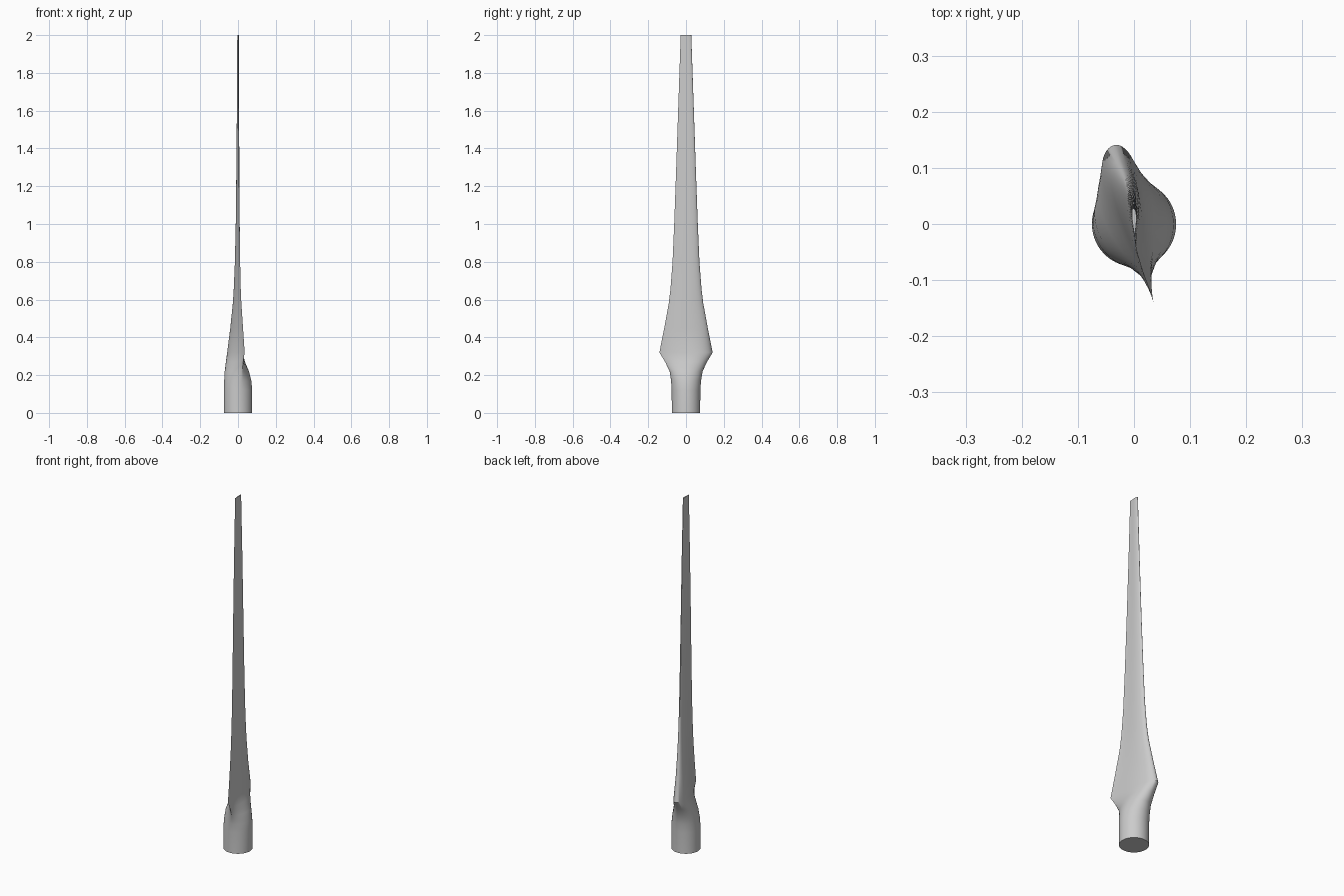
import bpy, bmesh, math

if "Cube" in bpy.data.objects:
    bpy.data.objects.remove(bpy.data.objects["Cube"], do_unlink=True)

SIDES = 64

# Blade stations: height, half chord, left (-x) bulge, right (+x) bulge,
# twist in degrees, taper of the trailing edge (0 = ellipse, 1 = airfoil)
STATIONS = [
    (0.00, .075, .075, .075, 14, 0),
    (0.12, .076, .075, .075, 14, 0),
    (0.17, .080, .072, .071, 14, .05),
    (0.22, .089, .066, .060, 14, .2),
    (0.27, .114, .052, .042, 14, .6),
    (0.32, .145, .036, .030, 14, 1),
    (0.45, .118, .024, .022, 13, 1),
    (0.58, .093, .016, .018, 11, 1),
    (0.66, .083, .013, .016, 10, 1),
    (0.80, .072, .009, .014, 9, 1),
    (1.00, .063, .006, .012, 8, 1),
    (1.30, .052, .005, .009, 6, 1),
    (1.65, .040, .004, .007, 4, 1),
    (2.00, .028, .003, .005, 3, 1),
]


def section(z, chord, left, right, twist, taper):
    """Closed cross-section, rounded towards +y and thin towards -y."""
    a = math.radians(twist)
    peak_cos = taper / (1 + taper)
    peak = math.sqrt(1 - peak_cos ** 2) * ((1 + peak_cos) / 2) ** taper
    points = []
    for i in range(SIDES):
        t = 2 * math.pi * i / SIDES
        along = chord * math.cos(t)
        width = math.sin(t) * max((1 + math.cos(t)) / 2, 0) ** taper / peak
        across = width * (right if width > 0 else left)
        points.append((across * math.cos(a) - along * math.sin(a),
                       across * math.sin(a) + along * math.cos(a), z))
    return points


# Painted blade surface
paint = bpy.data.materials.new("light_grey_paint")
paint.use_nodes = True
colour = (0.6, 0.6, 0.6, 1)
paint.diffuse_color = colour
paint.node_tree.nodes["Principled BSDF"].inputs["Base Color"].default_value = colour

# Loft the round root into the twisted blade
bm = bmesh.new()
rings = [[bm.verts.new(p) for p in section(*s)] for s in STATIONS]
for low, high in zip(rings, rings[1:]):
    for i in range(SIDES):
        j = (i + 1) % SIDES
        bm.faces.new((low[i], low[j], high[j], high[i]))

# Root and tip caps
bm.faces.new(rings[0][::-1])
bm.faces.new(rings[-1])
bmesh.ops.recalc_face_normals(bm, faces=bm.faces)

mesh = bpy.data.meshes.new("rotor_blade")
bm.to_mesh(mesh)
bm.free()
mesh.materials.append(paint)
blade = bpy.data.objects.new("rotor_blade", mesh)
bpy.context.collection.objects.link(blade)
bpy.context.view_layer.objects.active = blade
blade.select_set(True)
bpy.ops.object.shade_smooth_by_angle(angle=math.radians(35))
